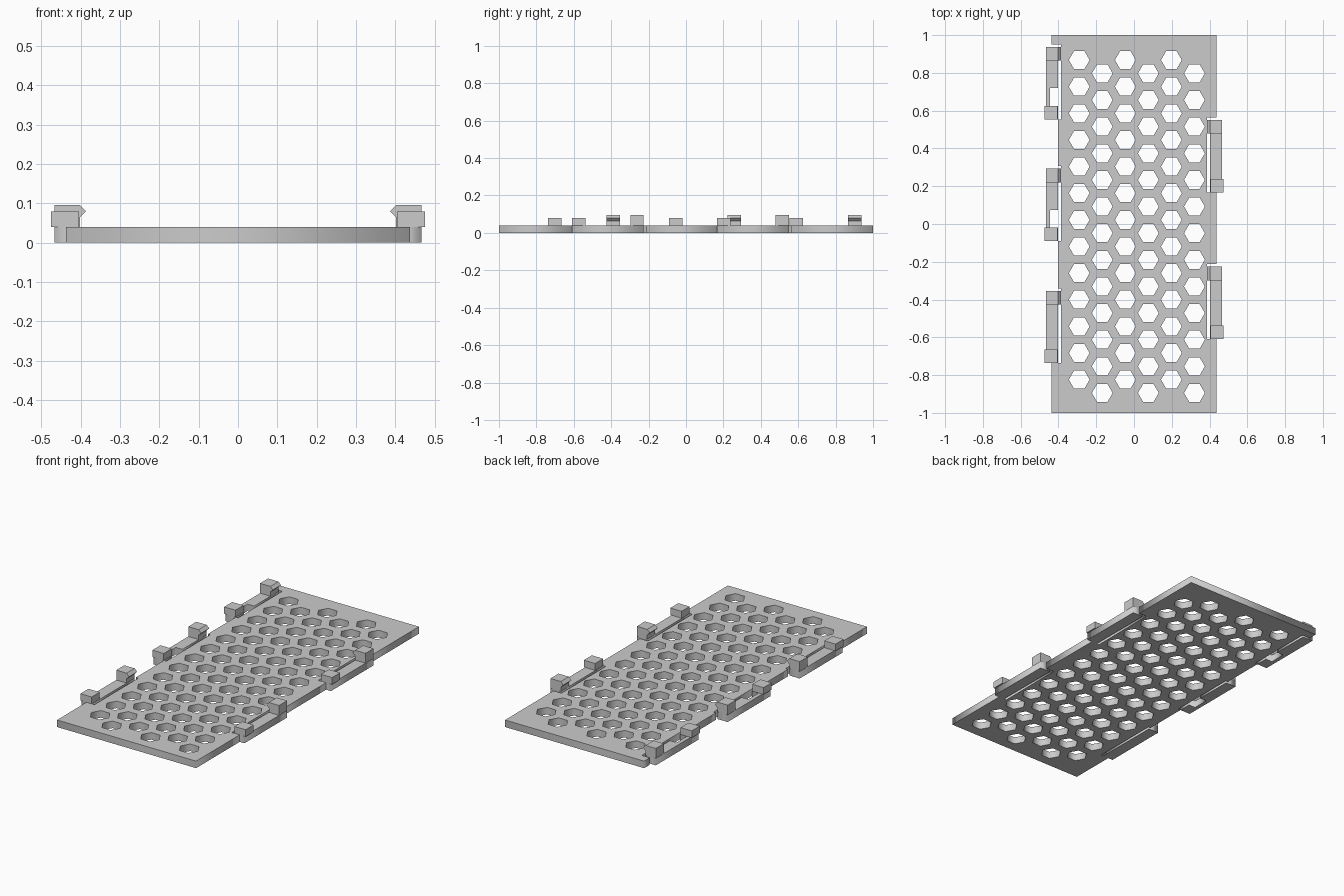
import bpy, bmesh, math

if "Cube" in bpy.data.objects:
    bpy.data.objects.remove(bpy.data.objects["Cube"])

grey = bpy.data.materials.new("light grey")
grey.diffuse_color = (0.6, 0.6, 0.6, 1)
grey.use_nodes = True
grey.node_tree.nodes["Principled BSDF"].inputs["Base Color"].default_value = grey.diffuse_color

T = 0.04          # plate thickness
CLIP_LEN = 0.383  # length of every snap clip


def finish(obj):
    """Weld, fix normals and colour a mesh object."""
    bm = bmesh.new()
    bm.from_mesh(obj.data)
    bmesh.ops.remove_doubles(bm, verts=bm.verts, dist=1e-5)
    bmesh.ops.recalc_face_normals(bm, faces=bm.faces)
    bm.to_mesh(obj.data)
    bm.free()
    obj.data.materials.clear()
    obj.data.materials.append(grey)


def flat_solid(name, loops, z0, z1):
    """Extrude an outline with holes (list of 2D loops) from z0 to z1."""
    cu = bpy.data.curves.new(name, 'CURVE')
    cu.dimensions = '2D'
    cu.fill_mode = 'BOTH'
    cu.extrude = (z1 - z0) / 2
    for loop in loops:
        sp = cu.splines.new('POLY')
        sp.points.add(len(loop) - 1)
        for p, (x, y) in zip(sp.points, loop):
            p.co = (x, y, 0, 1)
        sp.use_cyclic_u = True
    tmp = bpy.data.objects.new(name, cu)
    bpy.context.collection.objects.link(tmp)
    bpy.context.view_layer.update()
    dg = bpy.context.evaluated_depsgraph_get()
    me = bpy.data.meshes.new_from_object(tmp.evaluated_get(dg))
    bpy.data.objects.remove(tmp)
    for v in me.vertices:
        v.co.z += (z0 + z1) / 2
    obj = bpy.data.objects.new(name, me)
    bpy.context.collection.objects.link(obj)
    finish(obj)


def prism_y(name, profile, y0, y1):
    """Extrude an x-z profile along y."""
    bm = bmesh.new()
    f = bm.faces.new([bm.verts.new((x, y0, z)) for x, z in profile])
    ext = bmesh.ops.extrude_face_region(bm, geom=[f])
    for v in ext['geom']:
        if isinstance(v, bmesh.types.BMVert):
            v.co.y = y1
    me = bpy.data.meshes.new(name)
    bm.to_mesh(me)
    bm.free()
    obj = bpy.data.objects.new(name, me)
    bpy.context.collection.objects.link(obj)
    finish(obj)


# clip tops (y) on each side
left_tops = [0.937, 0.293, -0.354]
right_tops = [0.55, -0.226]

# plate outline, counter-clockwise, notched around the clips
E, S, W = 0.437, 0.387, 0.402    # outer edge, slot floor, left recess edge
outline = [(-E, -1), (E, -1)]
for top in reversed(right_tops):
    lo, hi = top - CLIP_LEN, top + 0.015
    outline += [(E, lo), (S, lo), (S, hi), (E, hi)]
outline += [(E, 1), (-E, 1)]
for i, top in enumerate(left_tops):
    lo, hi = top - CLIP_LEN, top + 0.013
    outline += [(-(E if i == 0 else W), hi), (-S, hi),
                (-S, lo), (-(E if i == 2 else W), lo)]

# hexagonal vent holes in six staggered columns
holes = []
for c in range(6):
    for r in range(13):
        cx, cy = -0.29 + 0.122 * c, 0.868 - 0.141 * r - 0.0705 * (c % 2)
        holes.append([(cx + 0.055 * math.cos(math.radians(60 * k)),
                       cy + 0.055 * math.sin(math.radians(60 * k)))
                      for k in range(6)])
flat_solid("vent_plate", [outline] + holes, 0, T)


def clip(name, side, top, window):
    """Snap clip: arm, hooked catch at the top end, block at the other."""
    bot = top - CLIP_LEN
    arm = [(0.467, bot), (0.467, top), (0.402, top)]
    if window:   # gap beside the block, leaving a thin outer strip
        arm += [(0.402, bot + 0.165), (0.444, bot + 0.165),
                (0.444, bot + 0.072), (0.402, bot + 0.072)]
    arm.append((0.402, bot))
    flat_solid(name + "_arm", [[(side * x, y) for x, y in arm]], 0, T)
    hook = [(0.402, T), (0.467, T), (0.467, 0.096), (0.402, 0.096),
            (0.386, 0.08), (0.402, 0.064)]
    prism_y(name + "_hook", [(side * x, z) for x, z in hook],
            top - 0.072, top)
    block = [(0.404, T), (0.475, T), (0.475, 0.079), (0.404, 0.079)]
    prism_y(name + "_block", [(side * x, z) for x, z in block],
            bot, bot + 0.072)


for i, top in enumerate(left_tops):
    clip(f"left_clip_{i + 1}", -1, top, i < 2)
for i, top in enumerate(right_tops):
    clip(f"right_clip_{i + 1}", 1, top, False)
